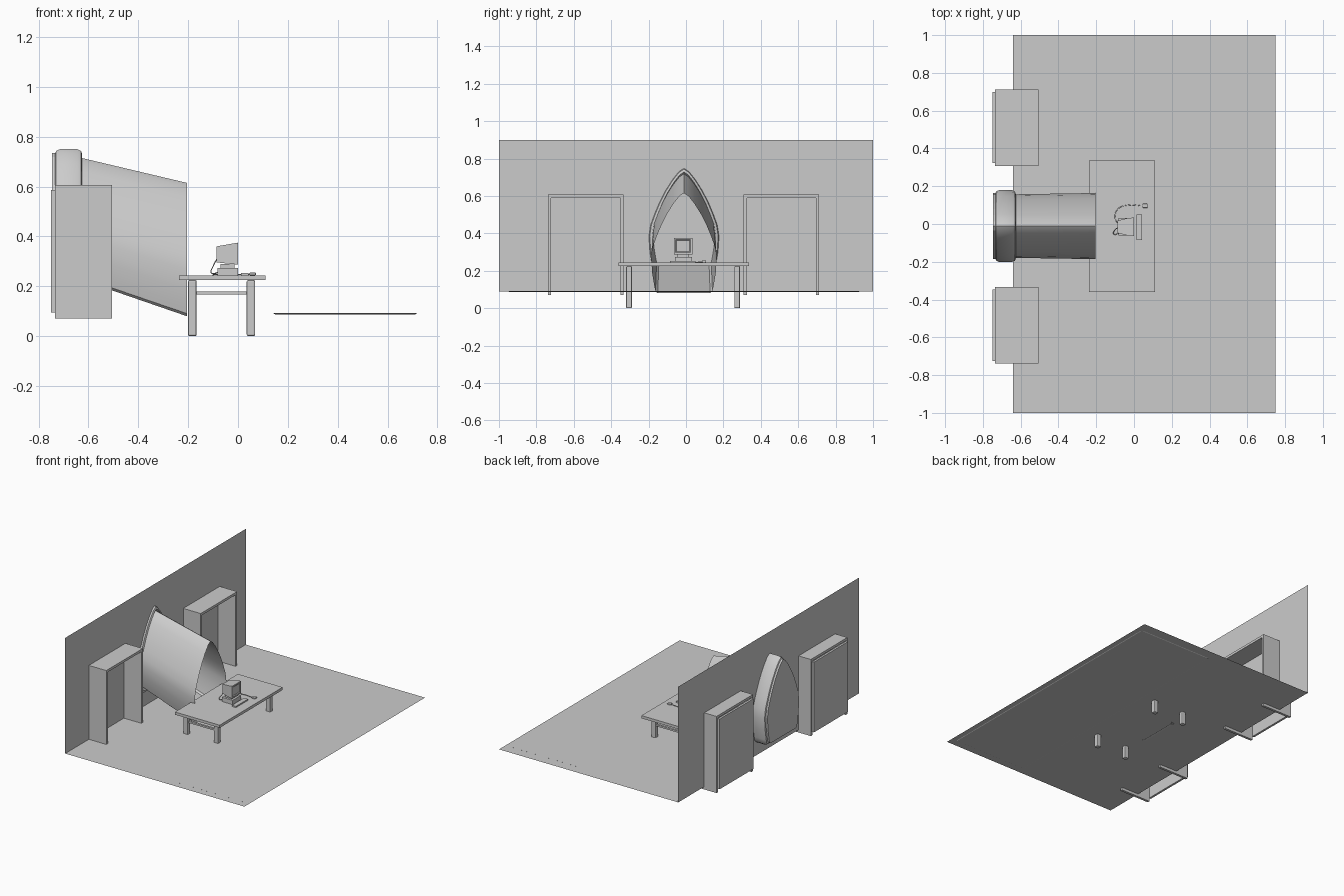
import bpy, bmesh, math
from mathutils import Vector

if "Cube" in bpy.data.objects:
    bpy.data.objects.remove(bpy.data.objects["Cube"])

grey = bpy.data.materials.new("plain_grey")
grey.diffuse_color = (0.6, 0.6, 0.6, 1)
grey.use_nodes = True
grey.node_tree.nodes["Principled BSDF"].inputs["Base Color"].default_value = grey.diffuse_color


def add_mesh(name, verts, faces, fix=True):
    me = bpy.data.meshes.new(name)
    bm = bmesh.new()
    vs = [bm.verts.new(v) for v in verts]
    for f in faces:
        bm.faces.new([vs[i] for i in f])
    if fix:
        bmesh.ops.recalc_face_normals(bm, faces=bm.faces)
    bm.to_mesh(me)
    bm.free()
    me.materials.append(grey)
    ob = bpy.data.objects.new(name, me)
    bpy.context.collection.objects.link(ob)
    return ob


def smooth(ob, angle=40):
    bpy.ops.object.select_all(action='DESELECT')
    ob.select_set(True)
    bpy.context.view_layer.objects.active = ob
    bpy.ops.object.shade_smooth_by_angle(angle=math.radians(angle))


def box(name, x0, x1, y0, y1, z0, z1, bevel=0):
    v = [(x, y, z) for x in (x0, x1) for y in (y0, y1) for z in (z0, z1)]
    f = [(0, 1, 3, 2), (4, 6, 7, 5), (0, 4, 5, 1), (2, 3, 7, 6), (0, 2, 6, 4), (1, 5, 7, 3)]
    ob = add_mesh(name, v, f)
    if bevel:
        m = ob.modifiers.new("bevel", 'BEVEL')
        m.width, m.segments = bevel, 2
    return ob


def loft(name, sections, cap0=False, cap1=False):
    n = len(sections[0])
    v = [p for s in sections for p in s]
    f = [(k * n + i, k * n + (i + 1) % n, (k + 1) * n + (i + 1) % n, (k + 1) * n + i)
         for k in range(len(sections) - 1) for i in range(n)]
    if cap0:
        f.append(tuple(range(n)))
    if cap1:
        f.append(tuple(range((len(sections) - 1) * n, len(sections) * n)))
    return add_mesh(name, v, f)


# Pointed arch section: half widths at relative heights, mirrored about its centre
HALF = [(.80, 0), (.87, .02), (.91, .08), (.97, .2), (1, .35), (.95, .46), (.83, .57),
        (.69, .68), (.52, .79), (.33, .89), (.14, .97)]


def arch(x, w, z0, z1, yc=-0.011):
    pts = [(w * a, z0 + (z1 - z0) * t) for a, t in HALF]
    loop = pts + [(0, z1)] + [(-a, z) for a, z in reversed(pts)]
    return [(x, yc + y, z) for y, z in loop]


# Room: floor and wall sheets
add_mesh("floor", [(-.64, -1, .089), (.75, -1, .089), (.75, 1, .089), (-.64, 1, .089)], [(0, 1, 2, 3)], False)
add_mesh("wall", [(-.64, -1, .089), (-.64, 1, .089), (-.64, 1, .9), (-.64, -1, .9)], [(0, 1, 2, 3)], False)

# Thin rug with undercut edges
loft("rug", [[(x, y, z) for x, y in ((.14 + d, -.955 + d), (.72 - d, -.955 + d),
     (.72 - d, .935 - d), (.14 + d, .935 - d))] for z, d in ((.087, .01), (.093, 0))], True, True)

# Two doorways: open frame with a panel behind
for side, y0, y1 in (("left", -.738, -.333), ("right", .308, .712)):
    t = .017
    v = []
    for x in (-.735, -.505):
        v += [(x, y, z) for y, z in ((y0, .07), (y0, .607), (y1, .607), (y1, .07),
              (y1 - t, .07), (y1 - t, .59), (y0 + t, .59), (y0 + t, .07))]
    f = [(i, (i + 1) % 8, (i + 1) % 8 + 8, i + 8) for i in range(8)]
    for k in (0, 8):
        f += [(k, k + 1, k + 6, k + 7), (k + 1, k + 2, k + 5, k + 6), (k + 2, k + 3, k + 4, k + 5)]
    add_mesh(side + "_door_frame", v, f)
    box(side + "_door_panel", -.75, -.735, y0 + .014, y1 - .014, .095, .587)

# Sloping arched tunnel, open at the mouth
smooth(loft("arched_tunnel", [arch(-.64, .168, .23, .718), arch(-.205, .175, .08, .615)]), 35)

# Rounded arch ring at the wall, with a back panel
ring = [arch(x, .19 - d, .185 + d, .75 - d) for x, d in
        ((-.735, .02), (-.73, .007), (-.715, 0), (-.645, 0), (-.63, .007), (-.625, .022))]
ring += [arch(-.64, .165, .225, .716)]
smooth(loft("arch_ring", ring), 35)
loft("arch_back_panel", [arch(-.747, .175, .2, .735), arch(-.734, .175, .2, .735)], True, True)

# Table
box("table_top", -.237, .11, -.36, .337, .225, .244)
for y0 in (-.32, .258):
    for x0 in (-.2, .035):
        box("table_leg", x0, x0 + .034, y0, y0 + .031, 0, .225, .006)
    box("table_stretcher", -.167, .036, y0 + .008, y0 + .023, .168, .18)


# Computer: base unit, stand, tapered monitor with inset screen
def yz(x, y0, y1, z0, z1):
    return [(x, y0, z0), (x, y1, z0), (x, y1, z1), (x, y0, z1)]


box("computer_base", -.083, 0, -.06, .032, .244, .274)
box("monitor_stand", -.07, -.015, -.045, .015, .274, .29)
loft("monitor", [yz(-.087, -.048, .018, .296, .36), yz(-.03, -.062, .032, .29, .37),
     yz(0, -.064, .034, .287, .375), yz(0, -.055, .025, .297, .366),
     yz(-.004, -.05, .02, .302, .361)], True, True)
box("keyboard", .012, .043, -.085, .05, .244, .253)
box("mouse", .045, .072, .085, .108, .244, .255, .004)


# Cables
def cable(name, pts):
    cu = bpy.data.curves.new(name, 'CURVE')
    cu.dimensions = '3D'
    cu.bevel_depth = .002
    cu.bevel_resolution = 1
    cu.resolution_u = 5
    sp = cu.splines.new('BEZIER')
    sp.bezier_points.add(len(pts) - 1)
    for p, co in zip(sp.bezier_points, pts):
        p.co = co
        p.handle_left_type = p.handle_right_type = 'AUTO'
    cu.materials.append(grey)
    ob = bpy.data.objects.new(name, cu)
    bpy.context.collection.objects.link(ob)


cable("mouse_cable", [(-.083, .0, .255), (-.1, .03, .247), (-.085, .08, .247), (-.03, .1, .247), (.046, .096, .247)])
cable("monitor_cable", [(-.085, -.02, .31), (-.1, -.03, .28), (-.105, -.055, .252), (-.083, -.05, .255)])
